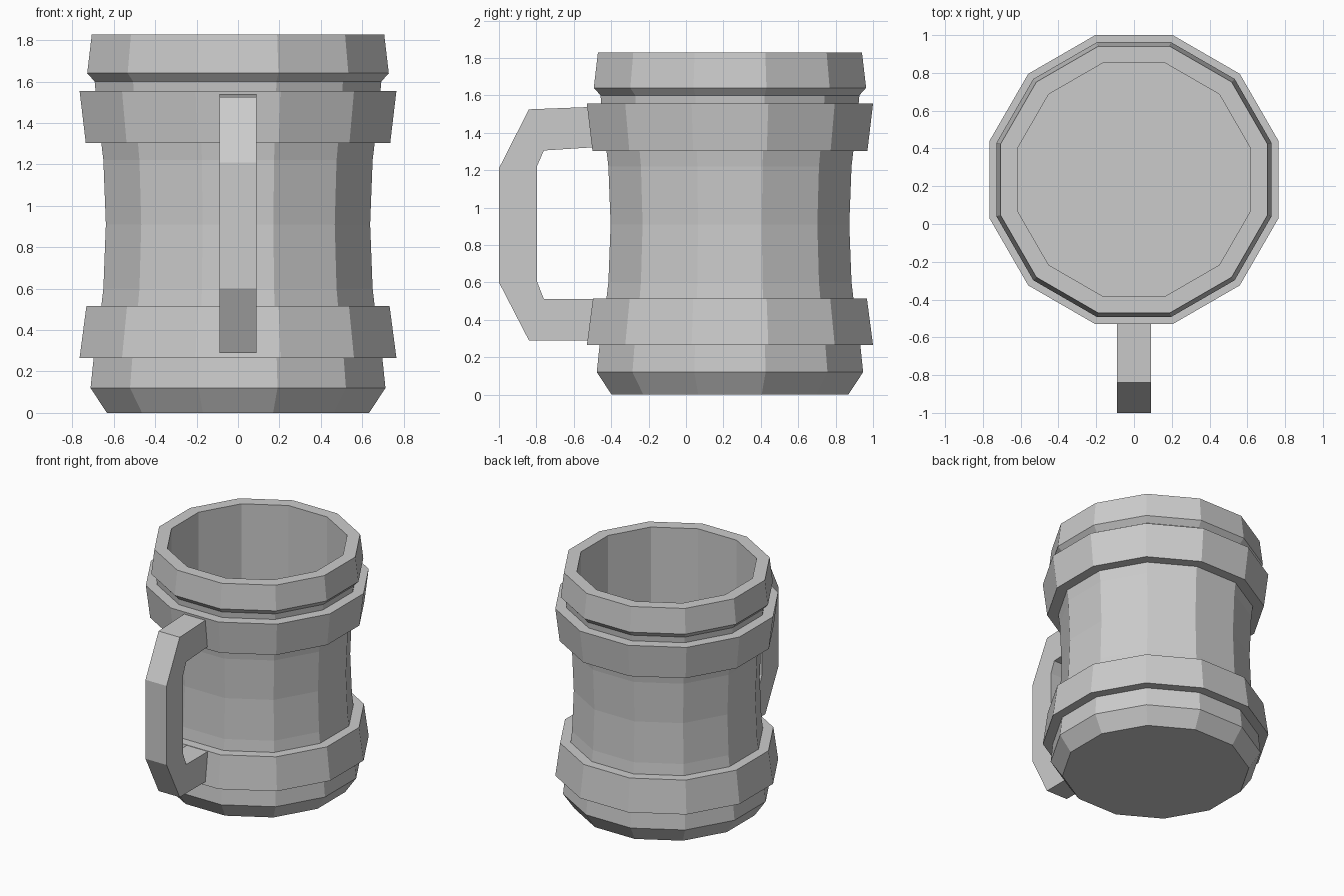
import bpy, bmesh, math

if "Cube" in bpy.data.objects:
    bpy.data.objects.remove(bpy.data.objects["Cube"])

SIDES = 12
CENTRE_Y = 0.235


def finish(name, bm):
    bmesh.ops.recalc_face_normals(bm, faces=bm.faces)
    mesh = bpy.data.meshes.new(name)
    bm.to_mesh(mesh)
    bm.free()
    obj = bpy.data.objects.new(name, mesh)
    bpy.context.collection.objects.link(obj)
    return obj


def lathe(name, profile):
    """Twelve-sided turned solid; profile holds (centre-to-flat, z)."""
    bm = bmesh.new()
    rings = []
    for flat, z in profile:
        r = flat / math.cos(math.pi / SIDES)
        angles = [(i + 0.5) * math.tau / SIDES for i in range(SIDES)]
        rings.append([bm.verts.new((r * math.cos(a), r * math.sin(a) + CENTRE_Y, z))
                      for a in angles])
    for low, high in zip(rings, rings[1:]):
        for i in range(SIDES):
            j = (i + 1) % SIDES
            bm.faces.new((low[i], low[j], high[j], high[i]))
    bm.faces.new(rings[0])
    bm.faces.new(rings[-1])
    return finish(name, bm)


# Mug: base, lower band, waisted body, upper band, neck, rim, hollow inside
lathe("mug_body", [
    (0.633, 0), (0.712, 0.12), (0.697, 0.265),
    (0.765, 0.265), (0.732, 0.515), (0.66, 0.515),
    (0.65, 0.6), (0.638, 0.91), (0.65, 1.22), (0.66, 1.303),
    (0.735, 1.303), (0.765, 1.555), (0.688, 1.555),
    (0.692, 1.6), (0.728, 1.64), (0.706, 1.828),
    (0.617, 1.828), (0.617, 0.12),
])

# Handle: angular C shape in (y, z), extruded across x
outline = [
    (-0.45, 1.54), (-0.84, 1.525), (-1.0, 1.21), (-1.0, 0.6), (-0.84, 0.29), (-0.45, 0.29),
    (-0.45, 0.512), (-0.76, 0.512), (-0.797, 0.605), (-0.797, 1.22), (-0.76, 1.305), (-0.45, 1.325),
]
bm = bmesh.new()
left = [bm.verts.new((-0.09, y, z)) for y, z in outline]
right = [bm.verts.new((0.09, y, z)) for y, z in outline]
n = len(outline)
for i in range(n):
    j = (i + 1) % n
    bm.faces.new((left[i], left[j], right[j], right[i]))
# Side faces, as quads between outer and inner edge
for side in (left, right):
    for i in range(n // 2 - 1):
        bm.faces.new((side[i], side[i + 1], side[n - 2 - i], side[n - 1 - i]))
finish("handle", bm)
